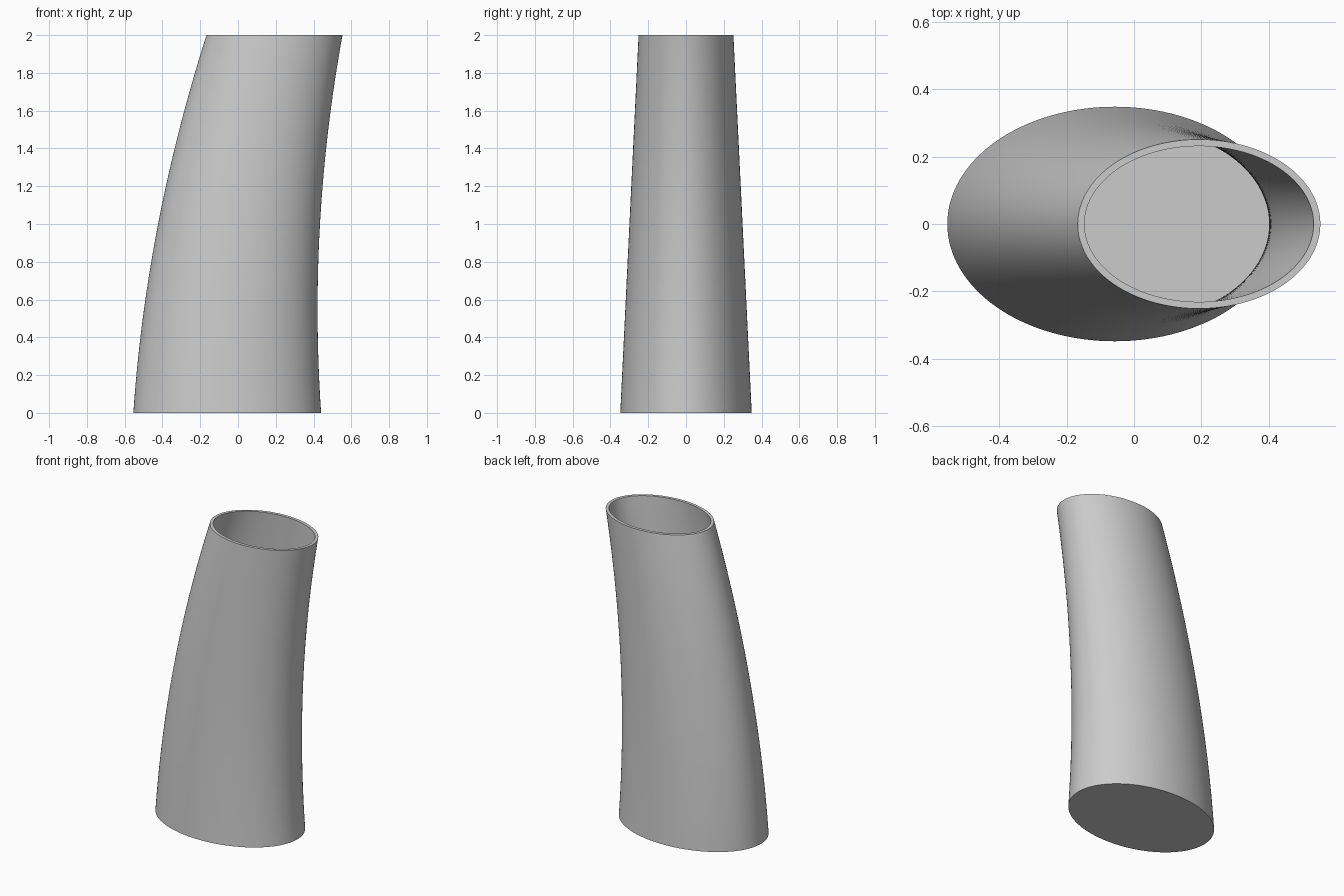
import bpy
import bmesh
from math import cos, sin, pi, radians

cube = bpy.data.objects.get("Cube")
if cube:
    bpy.data.objects.remove(cube, do_unlink=True)

HEIGHT = 2.0
WALL = 0.02
SEGMENTS = 128
RINGS = 40

# Plain grey material
grey = bpy.data.materials.new("plain_grey")
grey.use_nodes = True
colour = (0.6, 0.6, 0.6, 1)
grey.diffuse_color = colour
grey.node_tree.nodes["Principled BSDF"].inputs["Base Color"].default_value = colour


def ring(bm, z, inset):
    """Elliptical section, tapering upward and swept sideways."""
    t = z / HEIGHT
    centre = -0.057 + 0.25 * t * t
    rx = 0.497 - 0.137 * t - inset
    ry = 0.348 - 0.097 * t - inset
    angles = [2 * pi * i / SEGMENTS for i in range(SEGMENTS)]
    return [bm.verts.new((centre + rx * cos(a), ry * sin(a), z)) for a in angles]


def bridge(bm, lower, upper):
    for i in range(SEGMENTS):
        j = (i + 1) % SEGMENTS
        bm.faces.new((lower[i], lower[j], upper[j], upper[i]))


# Outer wall upward, over the rim, then inner wall down to the floor
bm = bmesh.new()
steps = [i / RINGS for i in range(RINGS + 1)]
sections = [ring(bm, HEIGHT * s, 0) for s in steps]
sections += [ring(bm, HEIGHT - (HEIGHT - WALL) * s, WALL) for s in steps]
for lower, upper in zip(sections, sections[1:]):
    bridge(bm, lower, upper)

# Closed underside and inner floor
bm.faces.new(sections[0][::-1])
bm.faces.new(sections[-1])
bmesh.ops.recalc_face_normals(bm, faces=bm.faces)

mesh = bpy.data.meshes.new("curved_hollow_vessel")
bm.to_mesh(mesh)
bm.free()
mesh.materials.append(grey)
vessel = bpy.data.objects.new("curved_hollow_vessel", mesh)
bpy.context.collection.objects.link(vessel)

bpy.ops.object.select_all(action="DESELECT")
vessel.select_set(True)
bpy.context.view_layer.objects.active = vessel
bpy.ops.object.shade_smooth_by_angle(angle=radians(30))
